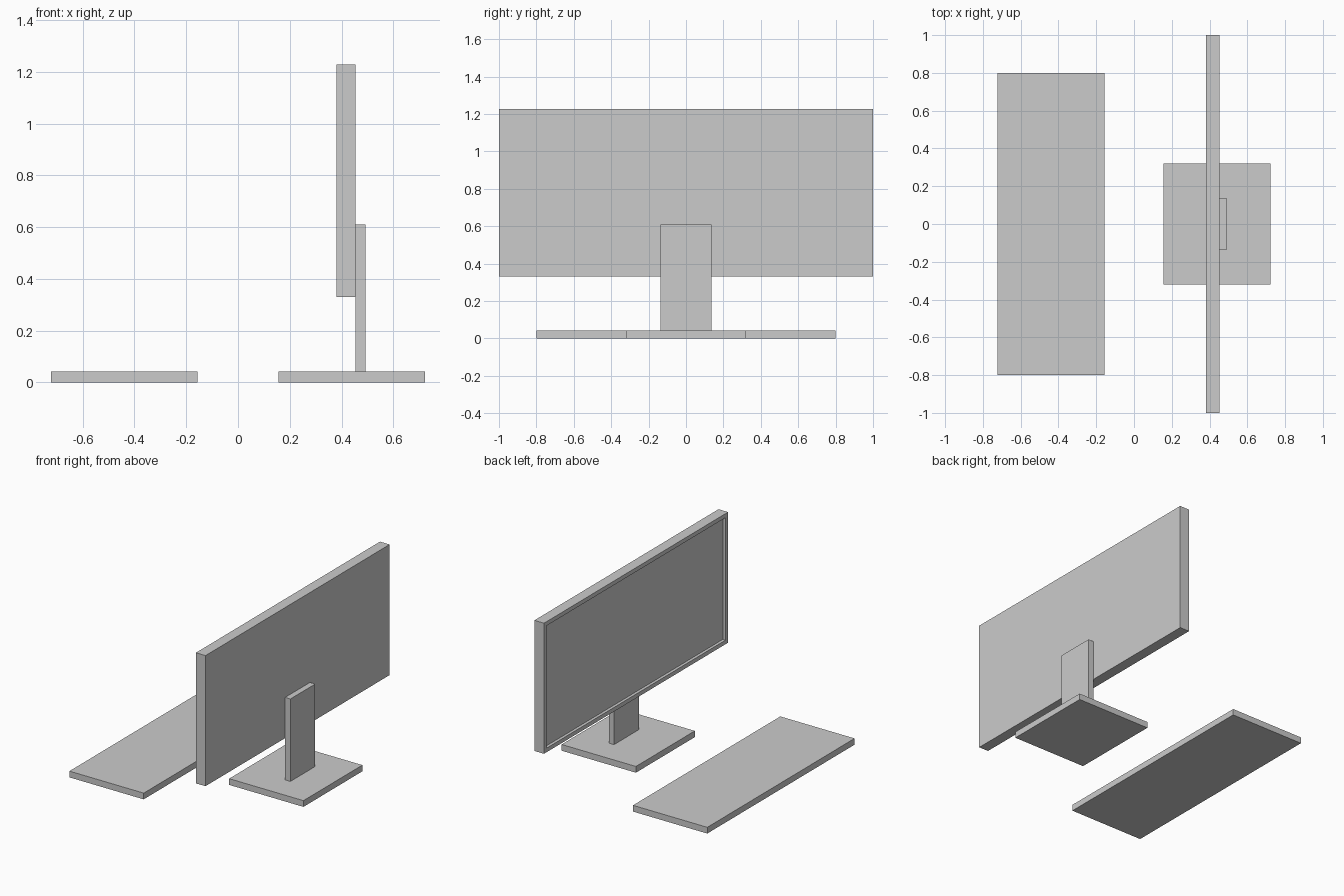
import bpy
import bmesh
from mathutils import Vector

cube = bpy.data.objects.get("Cube")
if cube:
    bpy.data.objects.remove(cube, do_unlink=True)

# One plain grey for every part
GREY = (0.6, 0.6, 0.6, 1.0)
grey = bpy.data.materials.new("plain grey")
grey.use_nodes = True
grey.diffuse_color = GREY
grey.node_tree.nodes["Principled BSDF"].inputs["Base Color"].default_value = GREY


def box(name, low, high, edit=None):
    """Flat-sided box between two corners, with an optional mesh edit."""
    low, high = Vector(low), Vector(high)
    bm = bmesh.new()
    bmesh.ops.create_cube(bm, size=1)
    bmesh.ops.scale(bm, vec=high - low, verts=bm.verts)
    bmesh.ops.translate(bm, vec=(low + high) / 2, verts=bm.verts)
    if edit:
        edit(bm)
    mesh = bpy.data.meshes.new(name)
    bm.to_mesh(mesh)
    bm.free()
    mesh.materials.append(grey)
    obj = bpy.data.objects.new(name, mesh)
    bpy.context.collection.objects.link(obj)
    return obj


def recess_screen(bm):
    """Bezel around a sunken panel on the side facing the keyboard."""
    bm.normal_update()
    panel = min(bm.faces, key=lambda f: f.normal.x)
    bmesh.ops.inset_region(bm, faces=[panel], thickness=0.04)
    rim = bmesh.ops.extrude_discrete_faces(bm, faces=[panel])["faces"][0]
    bmesh.ops.translate(bm, vec=(0.02, 0, 0), verts=rim.verts)


# Keyboard slab
box("keyboard", (-0.722, -0.8, 0), (-0.157, 0.8, 0.043))

# Monitor with its stand
box("stand_base", (0.157, -0.32, 0), (0.722, 0.32, 0.043))
box("stand_neck", (0.453, -0.135, 0.043), (0.493, 0.135, 0.61))
box("monitor", (0.38, -1, 0.33), (0.453, 1, 1.228), recess_screen)
